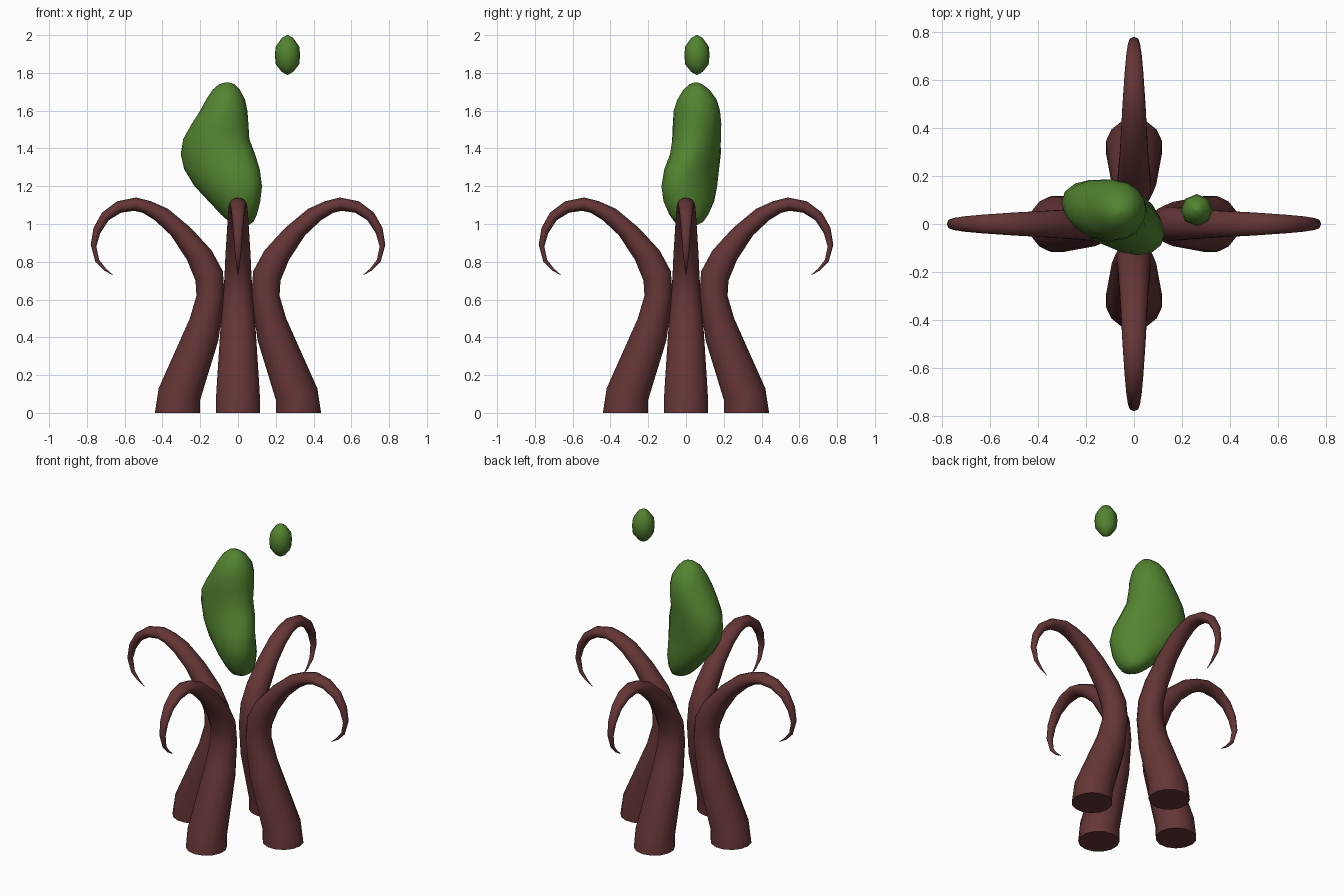
import bpy, math


def material(name, rgb):
    m = bpy.data.materials.new(name)
    m.diffuse_color = (*rgb, 1)
    return m


BROWN = material("reddish brown", (0.13, 0.036, 0.036))
GREEN = material("leaf green", (0.085, 0.23, 0.03))


def loft(name, rings, mat, angle=60):
    """Skin a list of equal-length point rings and cap both ends."""
    n = len(rings[0])
    verts = [p for r in rings for p in r]
    faces = []
    for i in range(len(rings) - 1):
        for j in range(n):
            k = (j + 1) % n
            a, b = i * n, (i + 1) * n
            faces.append((a + j, a + k, b + k, b + j))
    last = (len(rings) - 1) * n
    faces.append(tuple(reversed(range(n))))
    faces.append(tuple(range(last, last + n)))
    mesh = bpy.data.meshes.new(name)
    mesh.from_pydata(verts, [], faces)
    mesh.materials.append(mat)
    ob = bpy.data.objects.new(name, mesh)
    bpy.context.collection.objects.link(ob)
    bpy.ops.object.select_all(action='DESELECT')
    ob.select_set(True)
    bpy.context.view_layer.objects.active = ob
    bpy.ops.object.shade_smooth_by_angle(angle=math.radians(angle))
    return ob


# Tentacle cross-sections: inner (x, z), outer (x, z), half width
SECTIONS = [
    (0.20, 0.00, 0.44, 0.00, 0.120), (0.20, 0.07, 0.42, 0.13, 0.118),
    (0.105, 0.38, 0.255, 0.50, 0.095), (0.07, 0.61, 0.22, 0.62, 0.080),
    (0.08, 0.75, 0.225, 0.70, 0.073), (0.14, 0.86, 0.27, 0.81, 0.068),
    (0.25, 0.98, 0.355, 0.94, 0.060), (0.37, 1.08, 0.44, 1.02, 0.054),
    (0.46, 1.12, 0.505, 1.06, 0.050), (0.54, 1.14, 0.55, 1.07, 0.046),
    (0.64, 1.12, 0.62, 1.06, 0.040), (0.72, 1.06, 0.685, 1.02, 0.033),
    (0.765, 0.98, 0.73, 0.95, 0.026), (0.78, 0.89, 0.75, 0.88, 0.020),
    (0.755, 0.80, 0.735, 0.81, 0.012), (0.71, 0.755, 0.70, 0.765, 0.006),
    (0.665, 0.73, 0.663, 0.732, 0.001),
]


def tentacle_rings(sides=14):
    rings = []
    for ix, iz, ox, oz, w in SECTIONS:
        cx, cz, hx, hz = (ix + ox) / 2, (iz + oz) / 2, (ox - ix) / 2, (oz - iz) / 2
        ring = []
        for j in range(sides):
            t = 2 * math.pi * j / sides
            c = math.cos(t)
            ring.append((cx + hx * c, w * math.sin(t), cz + hz * c))
        rings.append(ring)
    return rings


# Four curling tentacles around the centre
for i, side in enumerate(("right", "back", "left", "front")):
    ob = loft(side + "_tentacle", tentacle_rings(), BROWN)
    ob.rotation_euler.z = i * math.pi / 2

# Lumpy body: z, x min, x max, y min, y max, skew
BODY = [
    (0.99, -0.01, 0.05, -0.02, 0.05, 0.0), (1.01, -0.045, 0.08, -0.06, 0.09, -0.1),
    (1.05, -0.09, 0.10, -0.09, 0.12, -0.2), (1.12, -0.155, 0.118, -0.12, 0.15, -0.28),
    (1.20, -0.23, 0.127, -0.13, 0.165, -0.32), (1.29, -0.285, 0.115, -0.115, 0.175, -0.28),
    (1.37, -0.303, 0.09, -0.085, 0.185, -0.20), (1.45, -0.29, 0.06, -0.075, 0.187, -0.12),
    (1.53, -0.245, 0.055, -0.07, 0.187, -0.05), (1.60, -0.20, 0.05, -0.065, 0.18, 0.0),
    (1.66, -0.168, 0.037, -0.045, 0.162, 0.0), (1.71, -0.135, 0.01, -0.015, 0.125, 0.0),
    (1.74, -0.10, -0.02, 0.02, 0.085, 0.0), (1.75, -0.065, -0.05, 0.045, 0.06, 0.0),
]
rings = []
for z, x0, x1, y0, y1, k in BODY:
    a, s = (x1 - x0) / 2, (y1 - y0) / 2
    b = math.sqrt(max(s * s - (k * a) ** 2, 1e-5))
    angles = [2 * math.pi * j / 16 for j in range(16)]
    rings.append([((x0 + x1) / 2 + a * math.cos(t),
                   (y0 + y1) / 2 + b * math.sin(t) + k * a * math.cos(t), z) for t in angles])
loft("lumpy_body", rings, GREEN, 80)

# Small floating droplet
DROP = [(1.79, 0.003), (1.805, 0.03), (1.845, 0.062), (1.895, 0.067),
        (1.94, 0.062), (1.985, 0.03), (2.0, 0.003)]
rings = [[(0.262 + r * math.cos(j * math.pi / 4), 0.058 + r * math.sin(j * math.pi / 4), z)
          for j in range(8)] for z, r in DROP]
loft("floating_droplet", rings, GREEN, 80)
